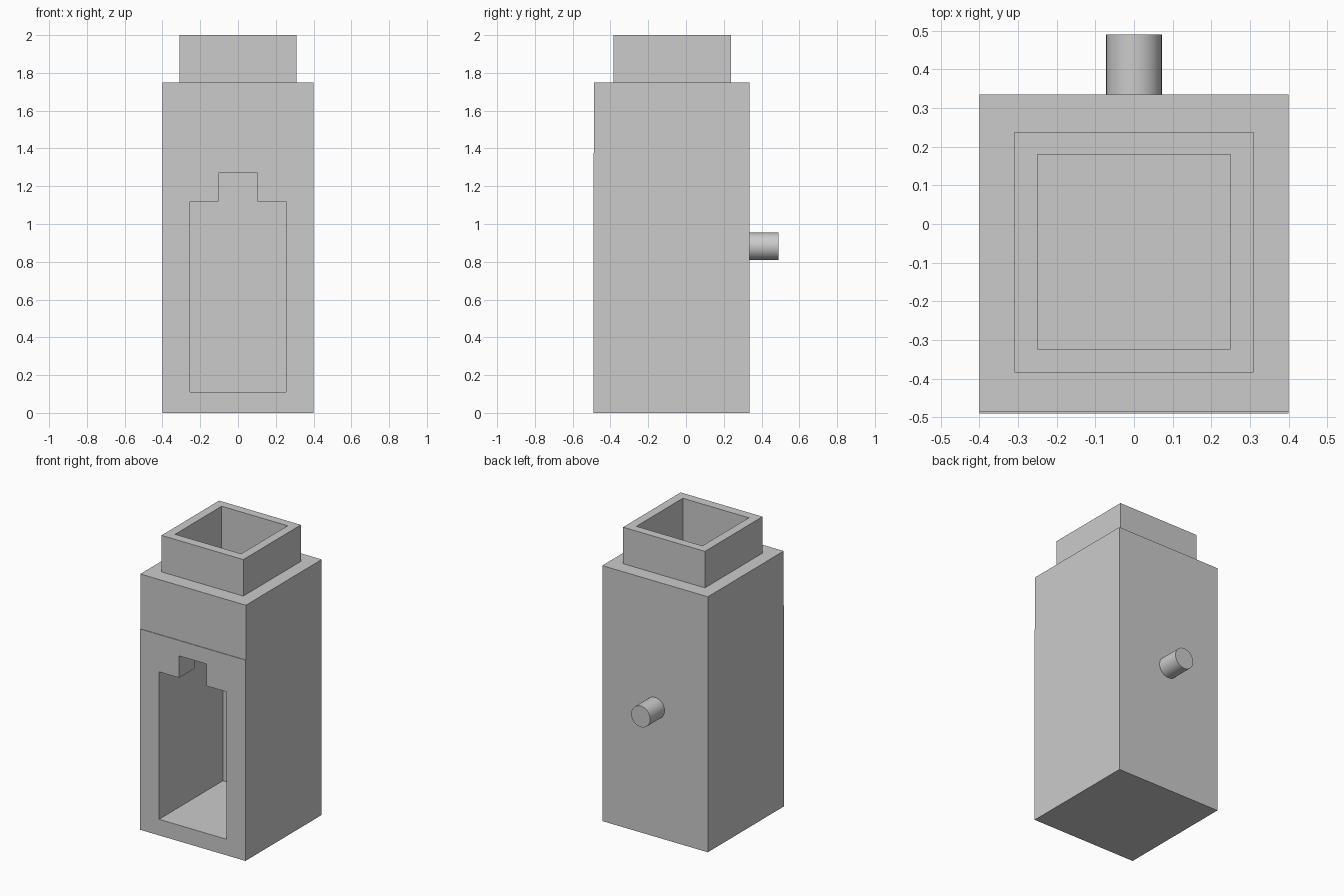
import bpy
from math import pi

cube = bpy.data.objects.get("Cube")
if cube:
    bpy.data.objects.remove(cube, do_unlink=True)

grey = bpy.data.materials.new("plain grey")
grey.use_nodes = True
COLOUR = (0.6, 0.6, 0.6, 1)
grey.diffuse_color = COLOUR
grey.node_tree.nodes["Principled BSDF"].inputs["Base Color"].default_value = COLOUR


def prism(name, profile, to_xyz, start, end):
    """Extrude a closed 2D profile from start to end along the remaining axis."""
    n = len(profile)
    verts = [to_xyz(a, b, d) for d in (start, end) for a, b in profile]
    faces = [list(range(n)), list(range(n, 2 * n))]
    faces += [(i, (i + 1) % n, (i + 1) % n + n, i + n) for i in range(n)]
    mesh = bpy.data.meshes.new(name)
    mesh.from_pydata(verts, [], faces)
    obj = bpy.data.objects.new(name, mesh)
    bpy.context.collection.objects.link(obj)
    mesh.materials.append(grey)
    bpy.context.view_layer.objects.active = obj
    bpy.ops.object.mode_set(mode='EDIT')
    bpy.ops.mesh.select_all(action='SELECT')
    bpy.ops.mesh.normals_make_consistent(inside=False)
    bpy.ops.object.mode_set(mode='OBJECT')
    return obj


def box(name, half_x, y0, y1, z0, z1):
    profile = [(-half_x, y0), (half_x, y0), (half_x, y1), (-half_x, y1)]
    return prism(name, profile, lambda x, y, z: (x, y, z), z0, z1)


def combine(target, other, operation):
    mod = target.modifiers.new(operation.title(), 'BOOLEAN')
    mod.operation, mod.solver, mod.object = operation, 'EXACT', other
    bpy.context.view_layer.objects.active = target
    bpy.ops.object.modifier_apply(modifier=mod.name)
    bpy.data.objects.remove(other, do_unlink=True)


# Tower body, with a shallow step across the front
side = [(-0.49, 0), (0.335, 0), (0.335, 1.75), (-0.486, 1.75), (-0.486, 1.375), (-0.49, 1.375)]
body = prism("tower_body", side, lambda y, z, x: (x, y, z), -0.4, 0.4)

# Square collar on top
combine(body, box("collar", 0.31, -0.385, 0.238, 1.7, 2.0), 'UNION')

# Notched front opening and the chamber behind it
half = [(0.255, 0.11), (0.255, 1.12), (0.103, 1.12), (0.103, 1.27)]
opening = half + [(-x, z) for x, z in reversed(half)]
combine(body, prism("opening", opening, lambda x, z, y: (x, y, z), -0.6, 0.2), 'DIFFERENCE')

# Square shaft from the collar down into the chamber
combine(body, box("shaft", 0.25, -0.323, 0.18, 0.5, 2.1), 'DIFFERENCE')

# Round peg on the back
bpy.ops.object.select_all(action='DESELECT')
bpy.ops.mesh.primitive_cylinder_add(vertices=48, radius=0.072, depth=0.165,
                                    location=(0, 0.4075, 0.882), rotation=(pi / 2, 0, 0))
peg = bpy.context.object
peg.name = "back_peg"
peg.data.materials.append(grey)
bpy.ops.object.shade_smooth_by_angle()
